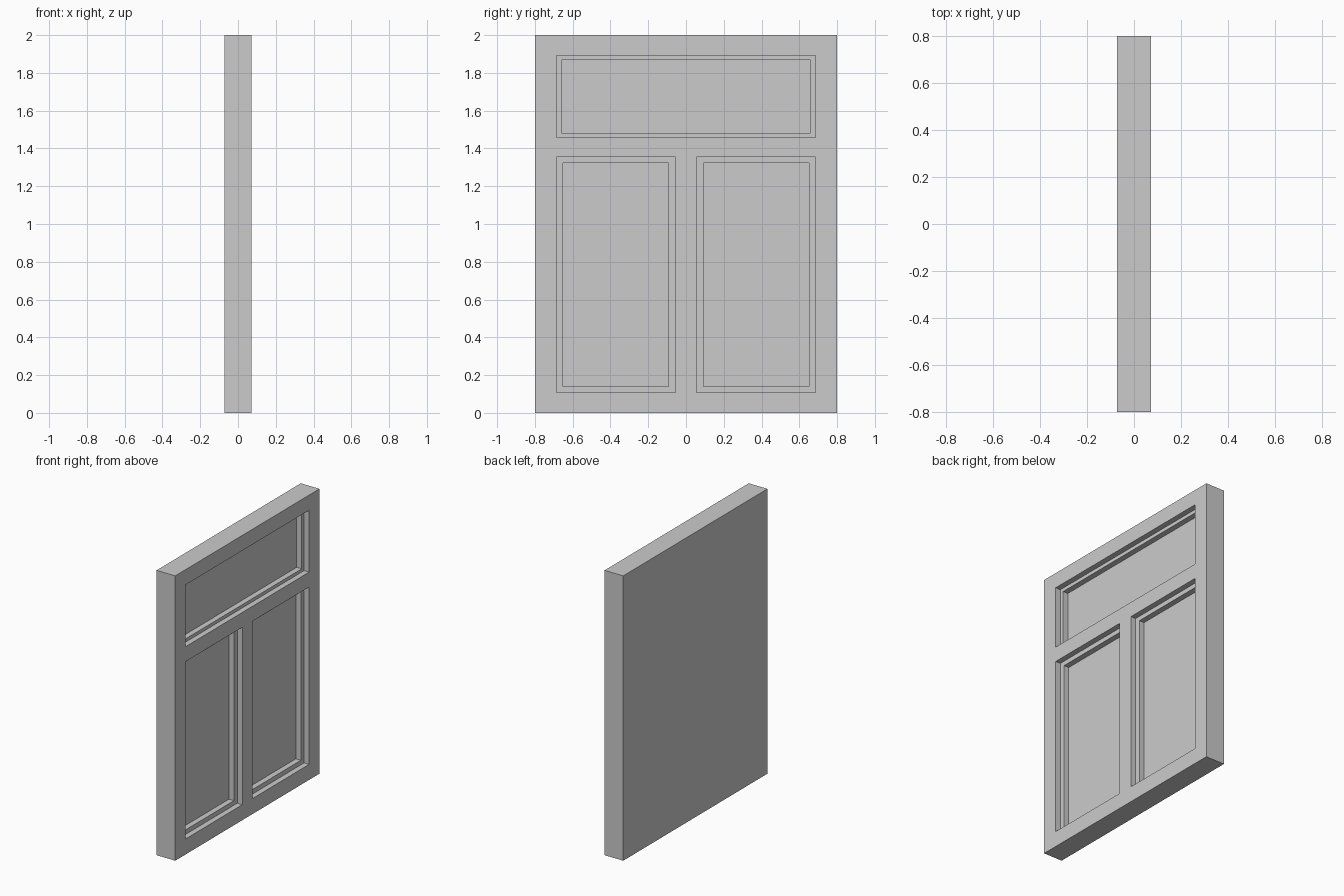
import bpy

cube = bpy.data.objects.get("Cube")
if cube:
    bpy.data.objects.remove(cube, do_unlink=True)

HALF_T, HALF_W, HEIGHT = 0.0725, 0.8, 2.0
STEP = 0.039  # depth of each recess step

grey = bpy.data.materials.new("plain_grey")
grey.use_nodes = True
colour = (0.6, 0.6, 0.6, 1)
grey.diffuse_color = colour
bsdf = next(n for n in grey.node_tree.nodes if n.type == "BSDF_PRINCIPLED")
bsdf.inputs["Base Color"].default_value = colour


def box(name, x, y, z):
    """Box spanning the given (low, high) ranges."""
    spans = (x, y, z)
    bpy.ops.mesh.primitive_cube_add(size=1, location=[(a + b) / 2 for a, b in spans])
    obj = bpy.context.object
    obj.name = name
    obj.scale = [b - a for a, b in spans]
    bpy.ops.object.transform_apply(location=True, rotation=False, scale=True)
    obj.data.materials.append(grey)
    return obj


# Door slab
door = box("door", (-HALF_T, HALF_T), (-HALF_W, HALF_W), (0, HEIGHT))


def recess(name, y, z, depth):
    """Cut a rectangular pocket into the +x face of the door."""
    cutter = box(name + "_cutter", (HALF_T - depth, HALF_T + 0.1), y, z)
    cutter.hide_render = True
    cut = door.modifiers.new(name, "BOOLEAN")
    cut.operation = "DIFFERENCE"
    cut.solver = "EXACT"
    cut.object = cutter
    bpy.context.view_layer.objects.active = door
    bpy.ops.object.modifier_apply(modifier=cut.name)
    bpy.data.objects.remove(cutter, do_unlink=True)


# Wide upper panel: outer step, then inner field
recess("upper_step", (-0.686, 0.686), (1.459, 1.893), STEP)
recess("upper_field", (-0.659, 0.659), (1.482, 1.868), 2 * STEP)

# Pair of tall lower panels
for side, s in (("right", -1), ("left", 1)):
    recess(side + "_step", sorted((s * 0.056, s * 0.686)), (0.109, 1.354), STEP)
    recess(side + "_field", sorted((s * 0.093, s * 0.65)), (0.141, 1.322), 2 * STEP)
